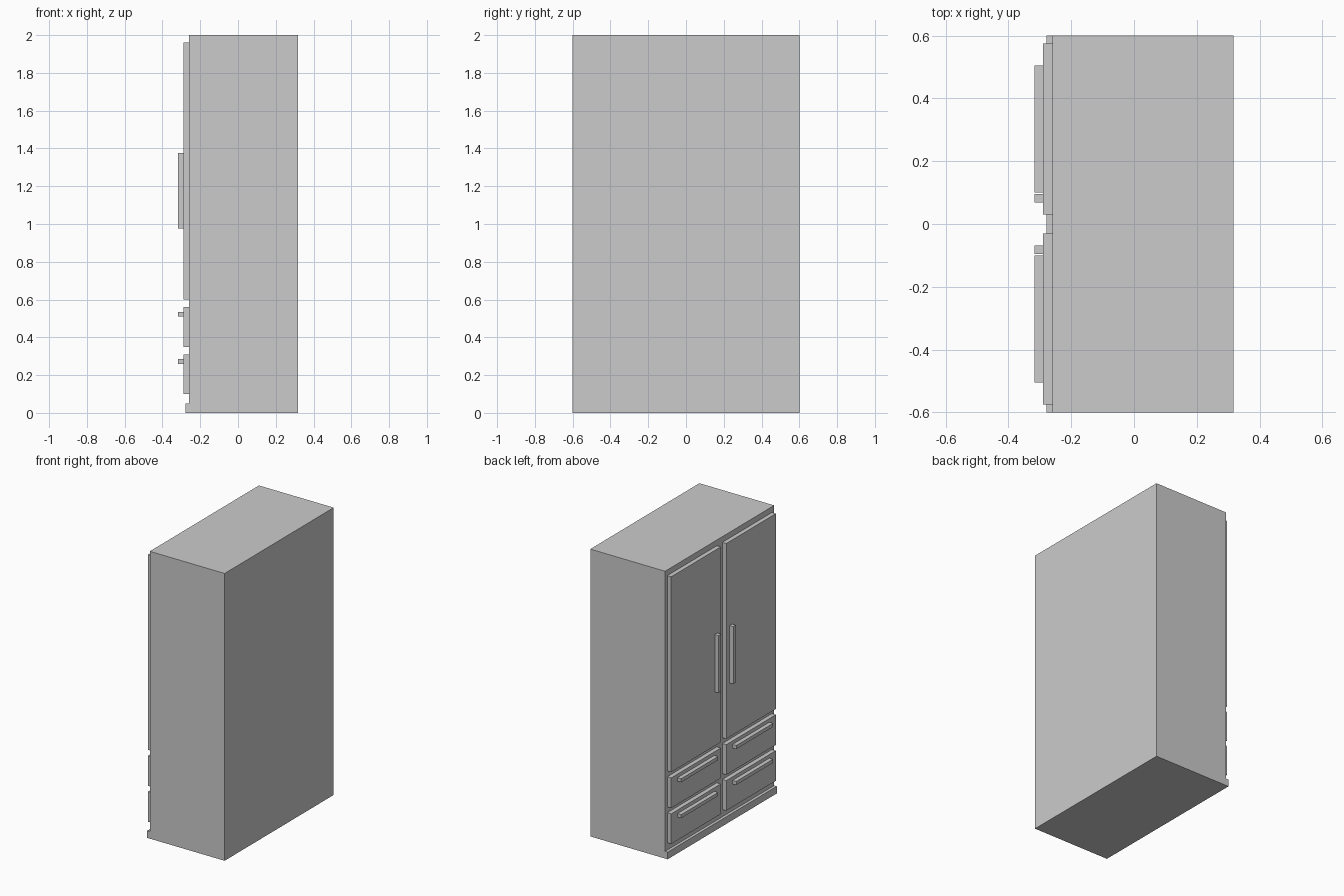
import bpy

if "Cube" in bpy.data.objects:
    bpy.data.objects.remove(bpy.data.objects["Cube"])

BODY_X, DOOR_X, GRIP_X, BACK_X = -0.259, -0.289, -0.317, 0.317


def box(name, x, y, z):
    """Axis-aligned box from (min, max) pairs."""
    bpy.ops.mesh.primitive_cube_add(size=1, location=[(a + b) / 2 for a, b in (x, y, z)])
    ob = bpy.context.object
    ob.name = ob.data.name = name
    ob.scale = [b - a for a, b in (x, y, z)]
    bpy.ops.object.transform_apply(location=False, rotation=False, scale=True)
    return ob


# Cabinet carcass and the plinth strip along its foot
box("cabinet_body", (BODY_X, BACK_X), (-0.6, 0.6), (0, 2))
box("plinth", (-0.279, BODY_X), (-0.6, 0.6), (0, 0.05))

# Doors, drawers and their bar handles on each half
for side, s in (("left", 1), ("right", -1)):
    def span(a, b):
        return tuple(sorted((s * a, s * b)))

    panel = span(0.03, 0.575)
    box(f"{side}_door", (DOOR_X, BODY_X), panel, (0.6, 1.96))
    box(f"{side}_door_handle", (GRIP_X, DOOR_X), span(0.068, 0.095), (0.975, 1.375))

    for level, z in (("lower", 0.10), ("upper", 0.35)):
        box(f"{side}_{level}_drawer", (DOOR_X, BODY_X), panel, (z, z + 0.21))
        box(f"{side}_{level}_drawer_handle", (GRIP_X, DOOR_X),
            span(0.1, 0.505), (z + 0.16, z + 0.185))
